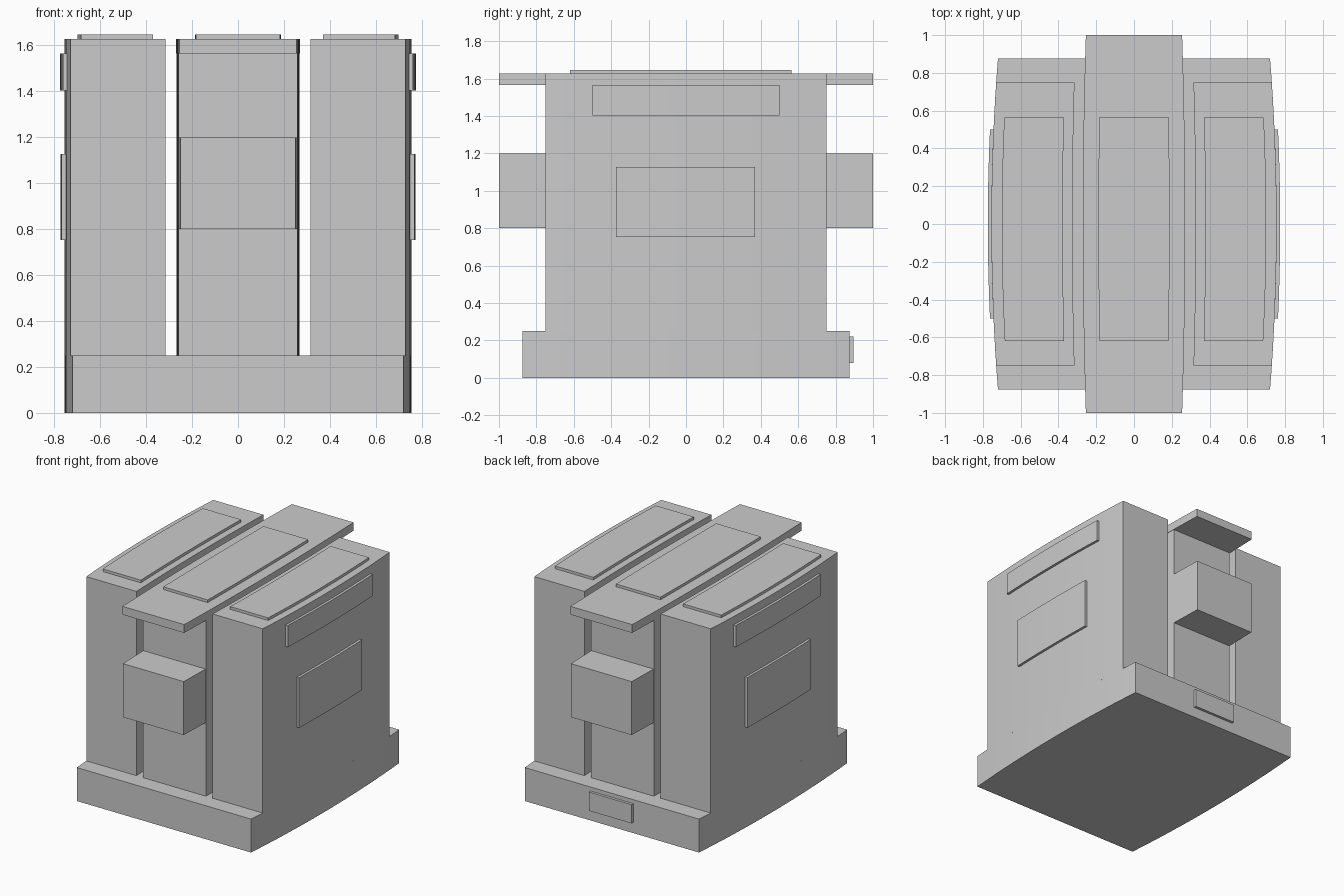
import bpy, bmesh

if "Cube" in bpy.data.objects:
    bpy.data.objects.remove(bpy.data.objects["Cube"])

grey = bpy.data.materials.new("light_grey")
grey.diffuse_color = (0.6, 0.6, 0.6, 1)
grey.use_nodes = True
grey.node_tree.nodes["Principled BSDF"].inputs["Base Color"].default_value = grey.diffuse_color


def bulge(x, y):
    """Plan view bows outward at the middle of the depth."""
    return x * (1 - 0.06 * y * y)


def block(name, x0, x1, y0, y1, z0, z1):
    """Prism whose left and right sides follow the bowed plan."""
    n = max(2, round((y1 - y0) * 10))
    ys = [y0 + (y1 - y0) * i / n for i in range(n + 1)]
    plan = [(bulge(x1, y), y) for y in ys] + [(bulge(x0, y), y) for y in reversed(ys)]
    bm = bmesh.new()
    face = bm.faces.new([bm.verts.new((x, y, z0)) for x, y in plan])
    top = bmesh.ops.extrude_face_region(bm, geom=[face])["geom"]
    bmesh.ops.translate(bm, vec=(0, 0, z1 - z0),
                        verts=[v for v in top if isinstance(v, bmesh.types.BMVert)])
    bmesh.ops.recalc_face_normals(bm, faces=bm.faces)
    mesh = bpy.data.meshes.new(name)
    bm.to_mesh(mesh)
    bm.free()
    mesh.materials.append(grey)
    obj = bpy.data.objects.new(name, mesh)
    bpy.context.collection.objects.link(obj)


# Base and central slab with its overhanging cap
block("base", -0.755, 0.755, -0.875, 0.875, 0, 0.25)
block("middle_slab", -0.268, 0.268, -0.75, 0.75, 0.25, 1.565)
block("middle_cap", -0.271, 0.271, -1, 1, 1.565, 1.627)
block("middle_top_plate", -0.188, 0.188, -0.62, 0.565, 1.627, 1.647)

# Boxes projecting at front and back
block("front_box", -0.267, 0.267, -1, -0.75, 0.8, 1.2)
block("back_box", -0.267, 0.267, 0.75, 1, 0.8, 1.2)

# Plate on the back of the base
block("back_label_plate", -0.185, 0.185, 0.875, 0.895, 0.08, 0.22)

# Outer slabs with top and side plates
for side, s in (("left", -1), ("right", 1)):
    def pair(name, a, b, *rest):
        block(side + "_" + name, min(s * a, s * b), max(s * a, s * b), *rest)
    pair("slab", 0.326, 0.755, -0.75, 0.75, 0.25, 1.627)
    pair("top_plate", 0.378, 0.70, -0.62, 0.565, 1.627, 1.647)
    pair("upper_side_plate", 0.755, 0.774, -0.5, 0.5, 1.403, 1.565)
    pair("lower_side_plate", 0.755, 0.774, -0.375, 0.37, 0.753, 1.128)
